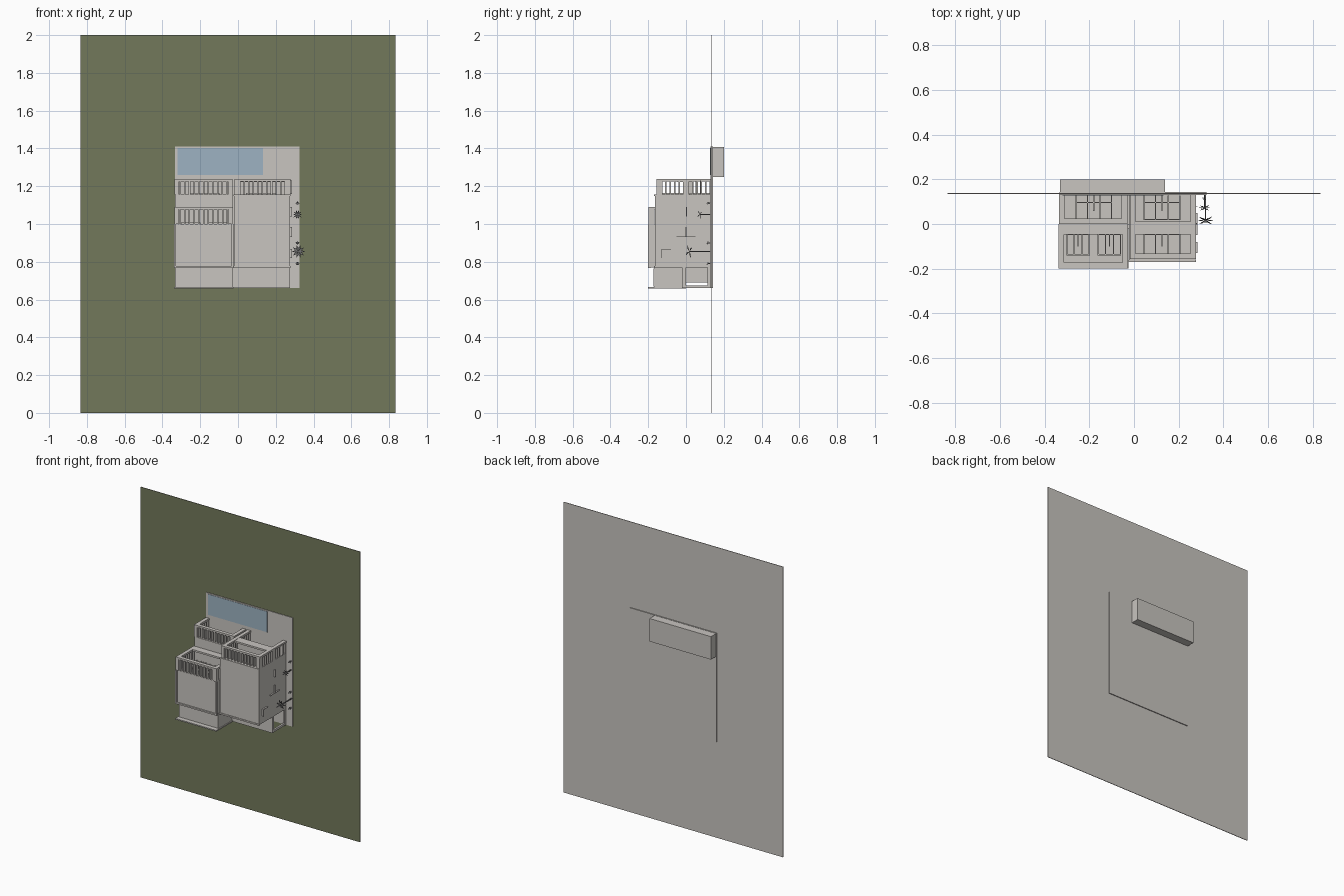
import bpy, bmesh, math
from mathutils import Vector

cube = bpy.data.objects.get("Cube")
if cube:
    bpy.data.objects.remove(cube, do_unlink=True)


def material(name, rgb):
    m = bpy.data.materials.new(name)
    m.use_nodes = True
    m.diffuse_color = (*rgb, 1)
    m.node_tree.nodes["Principled BSDF"].inputs["Base Color"].default_value = (*rgb, 1)
    return m


PLASTER = material("warm grey plaster", (0.58, 0.555, 0.525))
GRASS = material("olive grass", (0.17, 0.19, 0.105))
WATER = material("pool water", (0.34, 0.45, 0.54))
LEAF = material("dark grey foliage", (0.16, 0.16, 0.16))


def add_box(bm, x, y, z):
    made = bmesh.ops.create_cube(bm, size=1)["verts"]
    for v in made:
        v.co = [lo + (c + 0.5) * (hi - lo) for c, (lo, hi) in zip(v.co, (x, y, z))]


def boxes(name, items, *mats):
    bm = bmesh.new()
    for x, y, z in items:
        add_box(bm, x, y, z)
    me = bpy.data.meshes.new(name)
    bm.to_mesh(me)
    bm.free()
    for m in mats or (PLASTER,):
        me.materials.append(m)
    ob = bpy.data.objects.new(name, me)
    bpy.context.scene.collection.objects.link(ob)
    return ob


GROUND = 0.133      # the house rises from here towards -y
T = 0.025           # frame thickness

# Land: grass on the house side, grey underneath
land = boxes("land", [((-0.835, 0.835), (0.134, 0.138), (0, 2))], GRASS, PLASTER)
for p in land.data.polygons:
    p.material_index = 0 if p.normal.y < -0.5 else 1

# Paving, pool basin and water
boxes("paving", [((-0.333, 0.325), (0.130, 0.144), (0.66, 1.41))])
boxes("pool_basin", [((-0.33, 0.138), (0.135, 0.2), (1.25, 1.408))])
boxes("pool_water", [((-0.32, 0.133), (0.128, 0.131), (1.26, 1.402))], WATER)

# Main volumes
boxes("left_ground_floor", [((-0.33, -0.03), (0.0, GROUND), (0.69, 1.155))])
boxes("left_upper_floor", [((-0.33, -0.03), (-0.19, 0.0), (0.77, 1.0)),
                           ((-0.33, -0.03), (-0.168, 0.0), (0.665, 0.77))])
boxes("right_block", [((-0.022, 0.275), (-0.165, GROUND), (0.77, 1.155))])
boxes("roof_edges", [((-0.338, -0.025), (-0.2, -0.185), (0.768, 0.778)),
                     ((-0.338, -0.328), (-0.2, -0.185), (0.768, 1.0)),
                     ((-0.034, -0.025), (-0.2, -0.185), (0.768, 1.0)),
                     ((-0.025, 0.278), (-0.169, -0.16), (0.768, 0.778)),
                     ((-0.025, 0.278), (-0.169, -0.16), (1.147, 1.157))])

# Rear wall, porch roof and posts
boxes("rear_wall", [((-0.338, -0.025), (-0.2, 0.0), (0.659, 0.667))])
boxes("rear_step", [((-0.18, -0.03), (-0.173, -0.165), (0.67, 0.765))])
boxes("rear_porch", [((-0.03, 0.275), (-0.02, 0.0), (0.66, 0.77)),
                     ((-0.03, 0.275), (0.0, 0.012), (0.66, 0.675)),
                     ((0.262, 0.275), (0.0, GROUND), (0.66, 0.675)),
                     ((-0.03, -0.015), (0.0, GROUND), (0.66, 0.675)),
                     ((0.262, 0.275), (0.115, GROUND), (0.675, 0.77))])


# Slatted portal: slatted roof and sides closed by a beam frame
def portal(name, x0, x1, top, bottom, z0, z1):
    end = (z1 - 0.012, z1)
    items = [((x0, x1), (top, top + T), end),
             ((x0, x0 + T), (top, bottom), end),
             ((x1 - T, x1), (top, bottom), end)]
    n = round((x1 - x0) / 0.025)
    for i in range(n + 1):
        x = x0 + i * (x1 - x0 - 0.008) / n
        items.append(((x, x + 0.008), (top + 0.002, top + T), (z0, z1 - 0.005)))
    n = round((bottom - top) / 0.025)
    for i in range(n + 1):
        y = top + i * (bottom - top - 0.008) / n
        for x in (x0, x1 - T):
            items.append(((x + 0.002, x + T - 0.002), (y, y + 0.008), (z0, z1 - 0.005)))
    boxes(name, items)


portal("left_ground_portal", -0.335, -0.03, 0.0, GROUND, 1.155, 1.237)
portal("left_upper_portal", -0.337, -0.027, -0.198, 0.0, 1.0, 1.09)
portal("right_portal", -0.018, 0.277, -0.157, GROUND, 1.155, 1.237)

# Balcony floors and solid parapets
boxes("left_balcony", [((-0.33, -0.03), (-0.012, 0.0), (1.0, 1.09)),
                       ((-0.33, -0.03), (-0.048, 0.0), (1.078, 1.09))])
boxes("right_balcony", [((-0.015, 0.275), (-0.012, 0.012), (1.155, 1.235)),
                        ((-0.015, 0.275), (-0.048, 0.012), (1.223, 1.235))])


# Glazed openings: outer frame, door leaves and side panes
def glazing(name, cx, half, top, bottom, z):
    d = (z, z + 0.008)
    b = 0.005
    items = [((cx - half, cx + half), (top, top + b), d),
             ((cx - half, cx + half), (bottom - 0.035, bottom - 0.03), d)]
    for s in (-1, 1):
        for f in (1, 0.35):
            x = cx + s * half * f
            items.append(((x - b / 2, x + b / 2), (top, bottom), d))
    items.append(((cx - b / 2, cx + b / 2), (top + 0.04, bottom), d))
    boxes(name, items)


glazing("left_ground_window", -0.18, 0.08, 0.018, 0.128, 1.155)
glazing("right_ground_window", 0.125, 0.08, 0.018, 0.128, 1.155)
glazing("left_balcony_door_a", -0.25, 0.05, -0.14, -0.015, 1.0)
glazing("left_balcony_door_b", -0.11, 0.05, -0.14, -0.015, 1.0)
glazing("right_balcony_door", 0.125, 0.08, -0.14, -0.015, 1.155)

# Thin ledges on the side wall
boxes("side_wall_ledges", [((0.275, 0.285), (-0.05, 0.05), (0.93, 0.934)),
                           ((0.275, 0.285), (-0.002, 0.002), (0.93, 0.985)),
                           ((0.275, 0.285), (0.0, 0.004), (1.04, 1.09)),
                           ((0.275, 0.285), (-0.13, -0.08), (0.864, 0.868)),
                           ((0.275, 0.285), (-0.13, -0.126), (0.82, 0.868)),
                           ((0.275, 0.285), (0.075, 0.079), (1.16, 1.23))])


# Plants: a thin trunk with a burst of pointed leaves
def plant(name, x, z, crown, r):
    bm = bmesh.new()
    add_box(bm, (x - 0.003, x + 0.003), (crown, GROUND), (z - 0.003, z + 0.003))
    centre = Vector((x, crown, z))
    for i in range(10):
        a = i * math.tau / 10
        tip = Vector((math.cos(a), 0.5 * math.sin(3 * a) - 0.1, math.sin(a))) * r
        side = Vector((-math.sin(a), 0, math.cos(a))) * r * 0.15
        mid = centre + tip * 0.5 + Vector((0, -r * 0.15, 0))
        bm.faces.new([bm.verts.new(p) for p in (centre, mid + side, centre + tip, mid - side)])
    me = bpy.data.meshes.new(name)
    bm.to_mesh(me)
    bm.free()
    me.materials.append(LEAF)
    bpy.context.scene.collection.objects.link(bpy.data.objects.new(name, me))


plant("large_palm", 0.32, 0.855, 0.02, 0.036)
plant("small_palm", 0.315, 1.05, 0.075, 0.025)
for i, z in enumerate((0.79, 0.9, 1.11)):
    plant(f"shrub_{i + 1}", 0.315, z, 0.115, 0.012)
